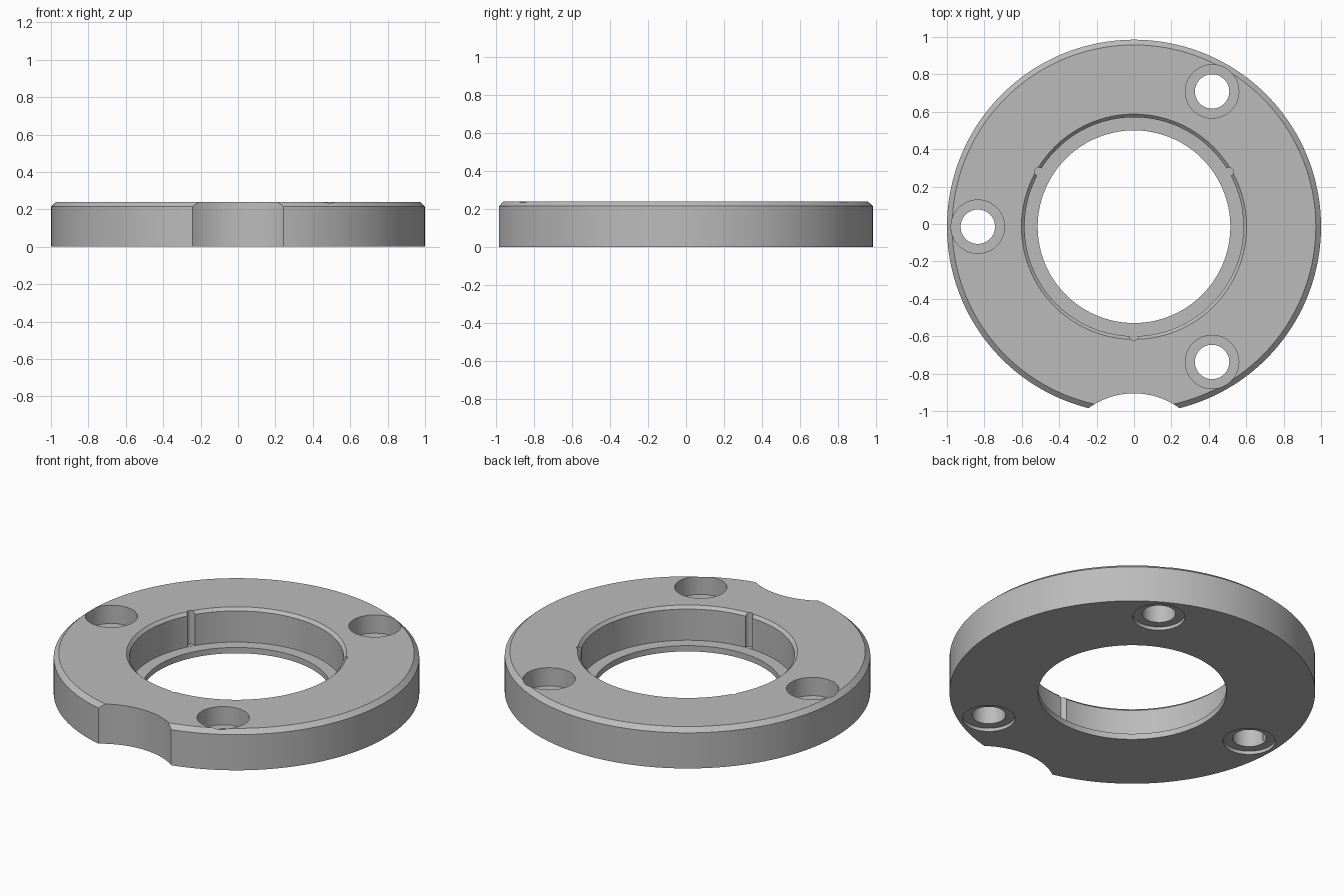
import bpy
import bmesh
from math import cos, sin, pi, radians

if "Cube" in bpy.data.objects:
    bpy.data.objects.remove(bpy.data.objects["Cube"])

CENTRE_Y = -0.0145
HEIGHT = 0.24
LEDGE = 0.035
SEGMENTS = 144

grey = bpy.data.materials.new("satin grey")
grey.use_nodes = True
grey.diffuse_color = (0.5, 0.5, 0.5, 1)
grey.node_tree.nodes["Principled BSDF"].inputs["Base Color"].default_value = (0.5, 0.5, 0.5, 1)


def lathe(name, profile, segments):
    """Turn a closed (radius, height) profile about the vertical axis."""
    bm = bmesh.new()
    rings = []
    for i in range(segments):
        a = 2 * pi * i / segments
        rings.append([bm.verts.new((r * cos(a), r * sin(a), z)) for r, z in profile])
    n = len(profile)
    for i, ring in enumerate(rings):
        following = rings[(i + 1) % segments]
        for j in range(n):
            k = (j + 1) % n
            bm.faces.new((ring[j], following[j], following[k], ring[k]))
    bmesh.ops.recalc_face_normals(bm, faces=bm.faces)
    mesh = bpy.data.meshes.new(name)
    bm.to_mesh(mesh)
    bm.free()
    obj = bpy.data.objects.new(name, mesh)
    bpy.context.collection.objects.link(obj)
    return obj


def cut(body, x, y, radius, low, high, segments=48):
    """Remove an upright cylinder from the body."""
    bpy.ops.mesh.primitive_cylinder_add(
        vertices=segments, radius=radius, depth=high - low,
        location=(x, y + CENTRE_Y, (low + high) / 2))
    cutter = bpy.context.object
    cutter.name = "cutter"
    cutter.hide_render = True
    mod = body.modifiers.new("cut", 'BOOLEAN')
    mod.operation = 'DIFFERENCE'
    mod.solver = 'EXACT'
    mod.object = cutter
    bpy.ops.object.select_all(action='DESELECT')
    bpy.context.view_layer.objects.active = body
    body.select_set(True)
    bpy.ops.object.modifier_apply(modifier=mod.name)
    bpy.data.objects.remove(cutter)


# Ring body with chamfered rims and a thin inner ledge
flange = lathe("flange_ring", [
    (0.515, 0), (1, 0), (1, 0.215), (0.972, HEIGHT), (0.602, HEIGHT),
    (0.585, 0.223), (0.585, LEDGE), (0.515, LEDGE)], SEGMENTS)
flange.location.y = CENTRE_Y
flange.data.materials.append(grey)

# Bolt holes, recessed deeply above and slightly below
for angle in (60, 180, 300):
    x, y = 0.835 * cos(radians(angle)), 0.835 * sin(radians(angle))
    cut(flange, x, y, 0.092, -0.1, 0.4)
    cut(flange, x, y, 0.143, 0.13, 0.4)
    cut(flange, x, y, 0.143, -0.1, 0.02)

# Small round grooves in the bore wall, down to the ledge
for angle in (30, 150, 270):
    x, y = 0.588 * cos(radians(angle)), 0.588 * sin(radians(angle))
    cut(flange, x, y, 0.022, LEDGE + 0.001, 0.4, 24)

# Curved notch in the front rim
cut(flange, 0, -1.306, 0.415, -0.1, 0.4, 96)

bpy.ops.object.shade_smooth_by_angle(angle=radians(30))
